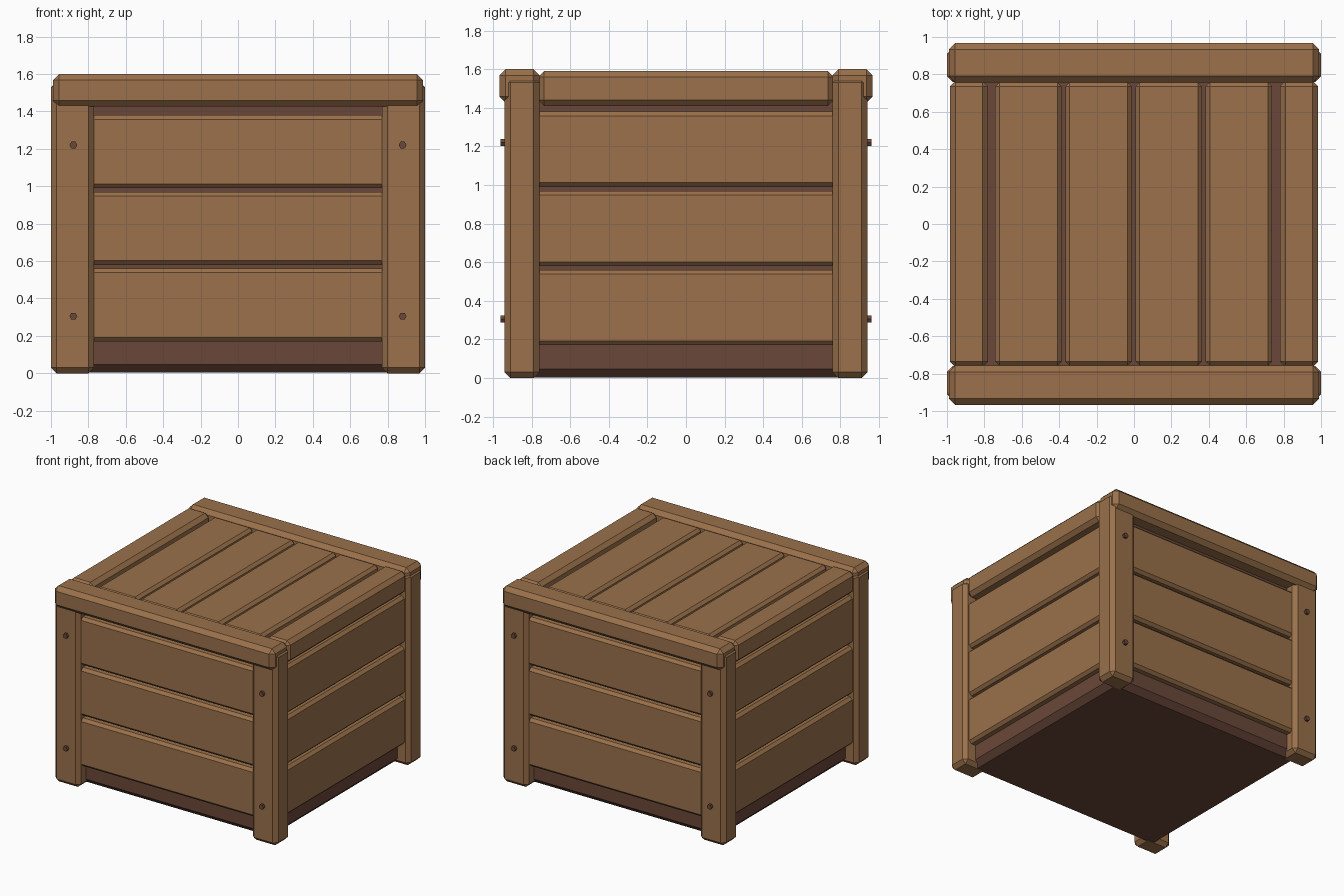
import bpy, bmesh, math
from mathutils import Matrix, Vector

if "Cube" in bpy.data.objects:
    bpy.data.objects.remove(bpy.data.objects["Cube"])


def material(name, rgb):
    m = bpy.data.materials.new(name)
    m.diffuse_color = (*rgb, 1)
    m.use_nodes = True
    m.node_tree.nodes["Principled BSDF"].inputs["Base Color"].default_value = m.diffuse_color
    return m


WOOD = material("light_wood", (0.325, 0.165, 0.07))
DARK = material("dark_wood", (0.145, 0.064, 0.041))


def finish(name, bm, mat):
    me = bpy.data.meshes.new(name)
    bm.to_mesh(me)
    bm.free()
    me.materials.append(mat)
    ob = bpy.data.objects.new(name, me)
    bpy.context.collection.objects.link(ob)


def board(name, x, y, z, chamfer, mat=WOOD):
    """Box spanning the given (min, max) ranges with all edges chamfered."""
    bm = bmesh.new()
    size = Vector((x[1] - x[0], y[1] - y[0], z[1] - z[0]))
    mid = Vector((sum(x), sum(y), sum(z))) / 2
    bmesh.ops.create_cube(bm, size=1, matrix=Matrix.Translation(mid) @ Matrix.Diagonal((*size, 1)))
    bmesh.ops.bevel(bm, geom=bm.edges[:], offset=chamfer, segments=1,
                    affect='EDGES', profile=0.5)
    finish(name, bm, mat)


def span(sign, a, b):
    return tuple(sorted((sign * a, sign * b)))


# Dark inner box
board("inner_box", (-0.9, 0.9), (-0.85, 0.85), (0.003, 1.5), 0.045, DARK)

for s in (-1, 1):
    # Corner posts and their bolts
    for t in (-1, 1):
        board("corner_post", span(s, 0.77, 1.0), span(t, 0.76, 0.94), (0, 1.56), 0.03)
        for z in (0.305, 1.22):
            bm = bmesh.new()
            bmesh.ops.create_cone(
                bm, cap_ends=True, segments=6, radius1=0.021, radius2=0.021, depth=0.06,
                matrix=Matrix.Translation((s * 0.88, t * 0.93, z)) @ Matrix.Rotation(math.pi / 2, 4, 'X')
                @ Matrix.Rotation(math.pi / 6, 4, 'Z'))
            finish("bolt", bm, DARK)

    # Wall planks, three per side
    for i in range(3):
        z = (0.17 + i * 0.41, 0.56 + i * 0.41)
        board("long_wall_plank", (-0.82, 0.82), span(s, 0.82, 0.91), z, 0.022)
        board("short_wall_plank", span(s, 0.87, 0.96), (-0.81, 0.81), z, 0.022)

    # Rim of the lid
    board("long_rim", (-0.99, 0.99), span(s, 0.757, 0.967), (1.425, 1.6), 0.033)
    board("short_rim", span(s, 0.78, 0.985), (-0.765, 0.765), (1.41, 1.59), 0.03)

# Lid planks
for i in range(4):
    x = -0.742 + i * 0.375
    board("lid_plank", (x, x + 0.355), (-0.757, 0.757), (1.47, 1.578), 0.022)
